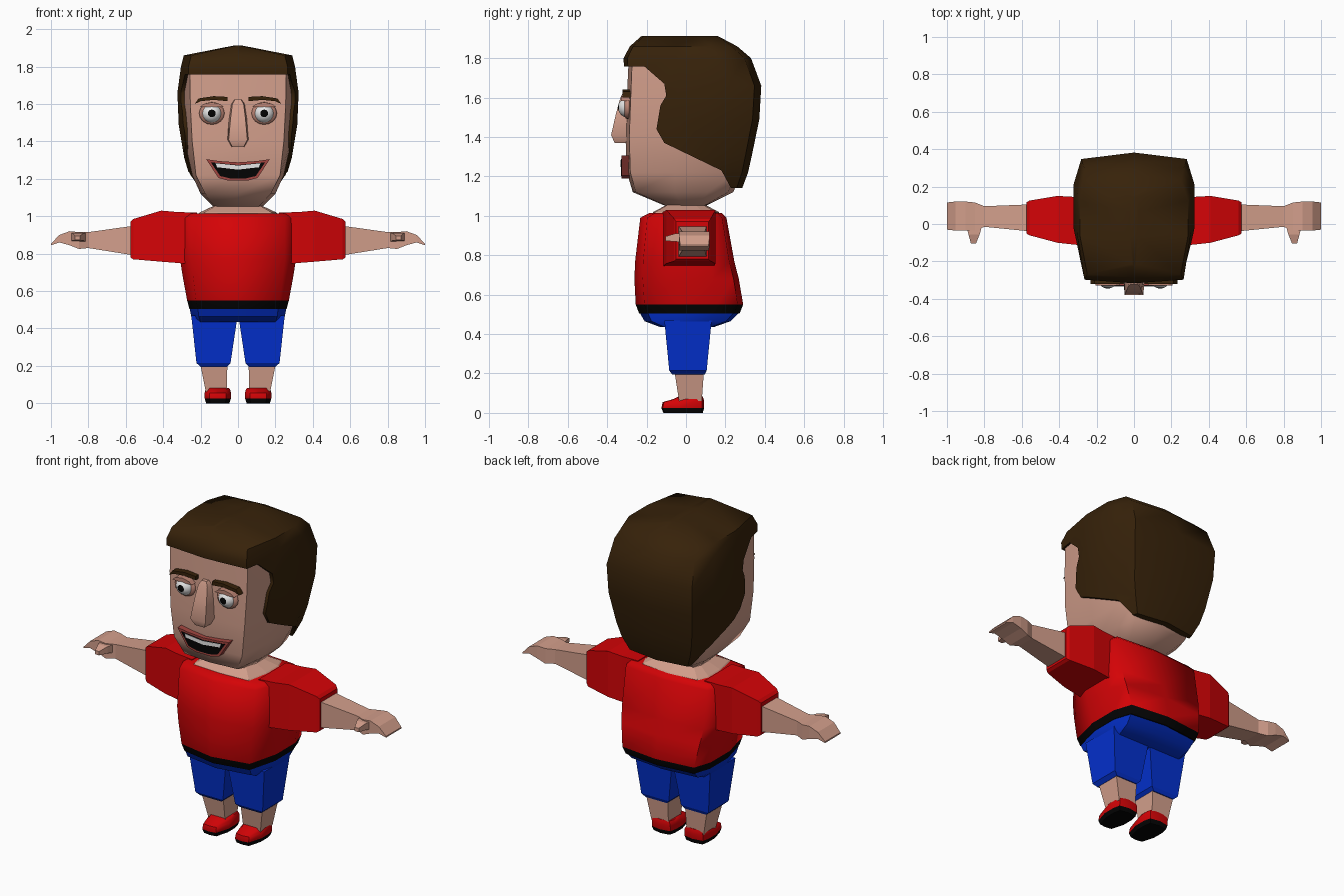
import bpy, bmesh, math
from mathutils import Matrix

cube = bpy.data.objects.get("Cube")
if cube:
    bpy.data.objects.remove(cube, do_unlink=True)


def material(name, r, g, b):
    m = bpy.data.materials.new(name)
    m.use_nodes = True
    m.diffuse_color = (r, g, b, 1)
    bsdf = next(n for n in m.node_tree.nodes if n.type == "BSDF_PRINCIPLED")
    bsdf.inputs["Base Color"].default_value = (r, g, b, 1)
    bsdf.inputs["Roughness"].default_value = 0.8
    return m


SKIN = material("skin", 0.65, 0.345, 0.26)
HAIR = material("brown_hair", 0.038, 0.016, 0.003)
RED = material("red", 0.66, 0.001, 0.002)
BLUE = material("blue", 0.001, 0.03, 0.62)
BLACK = material("black", 0.001, 0.001, 0.001)
LIP = material("lip_red", 0.36, 0.06, 0.05)
LID = material("eyelid_pink", 0.52, 0.24, 0.18)
WHITE = material("white", 0.8, 0.8, 0.8)


def finish(name, bm, mats, rule=None, smooth=0):
    """Turn a bmesh into an object, colouring faces by rule(centre)."""
    bmesh.ops.recalc_face_normals(bm, faces=bm.faces)
    if rule:
        for f in bm.faces:
            f.material_index = rule(f.calc_center_median())
    me = bpy.data.meshes.new(name)
    bm.to_mesh(me)
    bm.free()
    ob = bpy.data.objects.new(name, me)
    bpy.context.collection.objects.link(ob)
    for m in mats:
        me.materials.append(m)
    if smooth:
        soften(ob, smooth)
    return ob


def activate(ob):
    bpy.ops.object.select_all(action="DESELECT")
    ob.select_set(True)
    bpy.context.view_layer.objects.active = ob


def soften(ob, degrees):
    activate(ob)
    bpy.ops.object.shade_smooth_by_angle(angle=math.radians(degrees))


def loft(name, rings, mats, rule=None, smooth=0):
    """Skin a stack of equal-length rings and cap both ends."""
    bm = bmesh.new()
    vs = [[bm.verts.new(p) for p in ring] for ring in rings]
    n = len(vs[0])
    for a, b in zip(vs, vs[1:]):
        for i in range(n):
            j = (i + 1) % n
            bm.faces.new((a[i], a[j], b[j], b[i]))
    bm.faces.new(vs[0])
    bm.faces.new(vs[-1])
    return finish(name, bm, mats, rule, smooth)


def body_ring(z, wf, w, yf, yb, cx=0, corner=.03):
    """Rounded-box section: narrow front wf, widest w, from yf to yb."""
    d = yb - yf
    half = [(0, yf), (wf, yf + corner * d), (w, yf + .42 * d), (w, yf + .75 * d),
            (.87 * w, yb - .05 * d), (0, yb)]
    pts = half + [(-x, y) for x, y in half[-2:0:-1]]
    return [(cx + x, y, z) for x, y in pts]


def box_ring(axis, a, b0, b1, c0, c1, s=1):
    quad = [(b0, c0), (b1, c0), (b1, c1), (b0, c1)]
    if axis == "x":
        return [(s * a, y, z) for y, z in quad]
    return [(s * x, y, a) for x, y in quad]


def plate(name, pts, y0, y1, mat):
    """Prism in the face plane; pts are (x, z)."""
    return loft(name, [[(x, y, z) for x, z in pts] for y in (y0, y1)], [mat])


# Head
loft("head", [body_ring(*r) for r in (
    (1.04, .10, .12, -.08, .08), (1.12, .175, .2, -.27, .24),
    (1.22, .225, .245, -.3, .28), (1.4, .245, .285, -.307, .33),
    (1.6, .255, .3, -.3, .35), (1.77, .257, .295, -.292, .31))], [SKIN], smooth=60)

# Hair: a slightly larger shell trimmed along the side hairline
hair = loft("hair", [body_ring(*r) for r in (
    (1.14, .19, .22, -.27, .285), (1.22, .23, .26, -.3, .315),
    (1.31, .245, .287, -.31, .335), (1.49, .26, .317, -.315, .372),
    (1.66, .265, .324, -.31, .382), (1.8, .265, .305, -.317, .33),
    (1.86, .25, .29, -.285, .26), (1.913, .01, .02, -.225, .16))], [HAIR])
hairline = [(-.5, 1.76), (-.21, 1.757), (-.11, 1.67), (-.1, 1.61), (-.13, 1.56),
            (-.15, 1.44), (-.11, 1.37), (.18, 1.23), (.25, 1.1), (.5, 1.1),
            (.5, 2.1), (-.5, 2.1)]
cutter = loft("hair_cutter", [[(x, y, z) for y, z in hairline] for x in (-.6, .6)], [HAIR])
cutter.hide_render = True
mod = hair.modifiers.new("trim", "BOOLEAN")
mod.operation, mod.object, mod.solver = "INTERSECT", cutter, "EXACT"
activate(hair)
bpy.ops.object.modifier_apply(modifier="trim")
bpy.data.objects.remove(cutter, do_unlink=True)
soften(hair, 60)

# Nose
loft("nose", [[(-b, -.28, z), (b, -.28, z), (f, y, z), (-f, y, z)] for z, b, f, y in (
    (1.37, .035, .03, -.362), (1.41, .058, .05, -.38),
    (1.52, .05, .04, -.355), (1.6, .038, .03, -.333), (1.625, .02, .015, -.32))],
    [SKIN], smooth=50)

# Mouth
plate("lips", [(-.17, 1.305), (-.1, 1.295), (0, 1.288), (.1, 1.295), (.17, 1.305),
               (.105, 1.205), (.05, 1.19), (-.05, 1.19), (-.105, 1.205)], -.328, -.27, LIP)
plate("mouth_inside", [(-.145, 1.288), (0, 1.274), (.145, 1.288),
                       (.095, 1.215), (.04, 1.202), (-.04, 1.202),
                       (-.095, 1.215)], -.331, -.325, BLACK)
plate("upper_teeth", [(-.12, 1.283), (0, 1.271), (.12, 1.283),
                      (.112, 1.262), (0, 1.249), (-.112, 1.262)], -.333, -.328, WHITE)

for side, s in (("left", 1), ("right", -1)):
    # Eyes with pupils, lids and brows
    cx = s * .14
    for part, scale, y, mats, rule in (
            ("eye", (.055, .055, .053), -.29, [WHITE, BLACK], lambda c: int(
                c.y < -.3 and math.hypot(c.x - cx, c.z - 1.55) < .021)),
            ("eyelid", (.068, .025, .06), -.296, [LID], None)):
        bm = bmesh.new()
        bmesh.ops.create_uvsphere(bm, u_segments=16, v_segments=16, radius=1)
        bm.transform(Matrix.Translation((cx, y, 1.55)) @ Matrix.Diagonal((*scale, 1))
                     @ Matrix.Rotation(math.pi / 2, 4, "X"))
        finish(f"{side}_{part}", bm, mats, rule, smooth=40)
    plate(f"{side}_upper_lid", [(s * x, z) for x, z in (
        (.075, 1.583), (.205, 1.583), (.185, 1.6), (.14, 1.609), (.095, 1.6))],
        -.33, -.28, LID)
    plate(f"{side}_eyebrow", [(s * x, z) for x, z in (
        (.055, 1.615), (.13, 1.622), (.2, 1.615), (.232, 1.6),
        (.21, 1.63), (.13, 1.642), (.055, 1.638))], -.322, -.28, HAIR)

    # Sleeves, arms and thumbs
    loft(f"{side}_sleeve", [box_ring("x", *r, s) for r in (
        (.22, -.12, .14, .74, 1.02), (.32, -.11, .145, .75, 1.022),
        (.41, -.1, .15, .757, 1.03), (.56, -.06, .125, .77, .985),
        (.576, -.05, .115, .78, .97))], [RED])
    loft(f"{side}_arm", [box_ring("x", *r, s) for r in (
        (.55, -.04, .105, .79, .95), (.8, -.015, .095, .83, .915),
        (.85, -.035, .115, .825, .915), (.9, -.035, .12, .845, .92),
        (.955, -.035, .12, .86, .9), (1, -.03, .115, .845, .853))], [SKIN])
    loft(f"{side}_thumb", [[(s * x, y, z) for x, z in (
        (x0, z0), (x1, z0), (x1, z1), (x0, z1))] for y, x0, x1, z0, z1 in (
        (0, .81, .9, .86, .91), (-.055, .825, .885, .87, .91),
        (-.105, .845, .872, .872, .895))], [SKIN])

    # Short legs, shins and shoes
    loft(f"{side}_short_leg", [box_ring("z", *r, s) for r in (
        (.47, .002, .25, -.11, .13), (.215, .04, .222, -.085, .105),
        (.195, .06, .2, -.07, .095))], [BLUE])
    loft(f"{side}_shin", [box_ring("z", *r, s) for r in (
        (.2, .057, .2, -.057, .09), (.06, .06, .172, -.035, .08))], [SKIN])
    loft(f"{side}_shoe", [body_ring(*r, s * .108) for r in (
        (0, .04, .062, -.115, .085), (.025, .045, .07, -.125, .092),
        (.055, .043, .07, -.118, .092), (.068, .042, .068, -.07, .09),
        (.082, .045, .06, -.04, .085))], [RED, BLACK],
        lambda c: int(c.z < .025), smooth=60)

# Neck with open collar
loft("neck", [body_ring(*r) for r in (
    (.99, .2, .235, -.185, .185), (1.02, .18, .205, -.165, .165),
    (1.06, .11, .12, -.09, .09))], [SKIN])

# Shirt with dark hem
loft("shirt", [body_ring(*r, corner=.08) for r in (
    (.505, .215, .26, -.238, .272), (.55, .225, .272, -.255, .29),
    (.68, .24, .296, -.262, .268), (.77, .25, .31, -.258, .245),
    (.99, .25, .31, -.232, .205), (1.015, .235, .29, -.185, .18))], [RED, BLACK],
    lambda c: int(c.z < .55), smooth=65)

# Hips of the shorts
loft("shorts_hips", [body_ring(*r, corner=.08) for r in (
    (.435, .2, .24, -.13, .14), (.465, .21, .25, -.21, .225),
    (.51, .215, .259, -.236, .27))], [BLUE], smooth=30)
